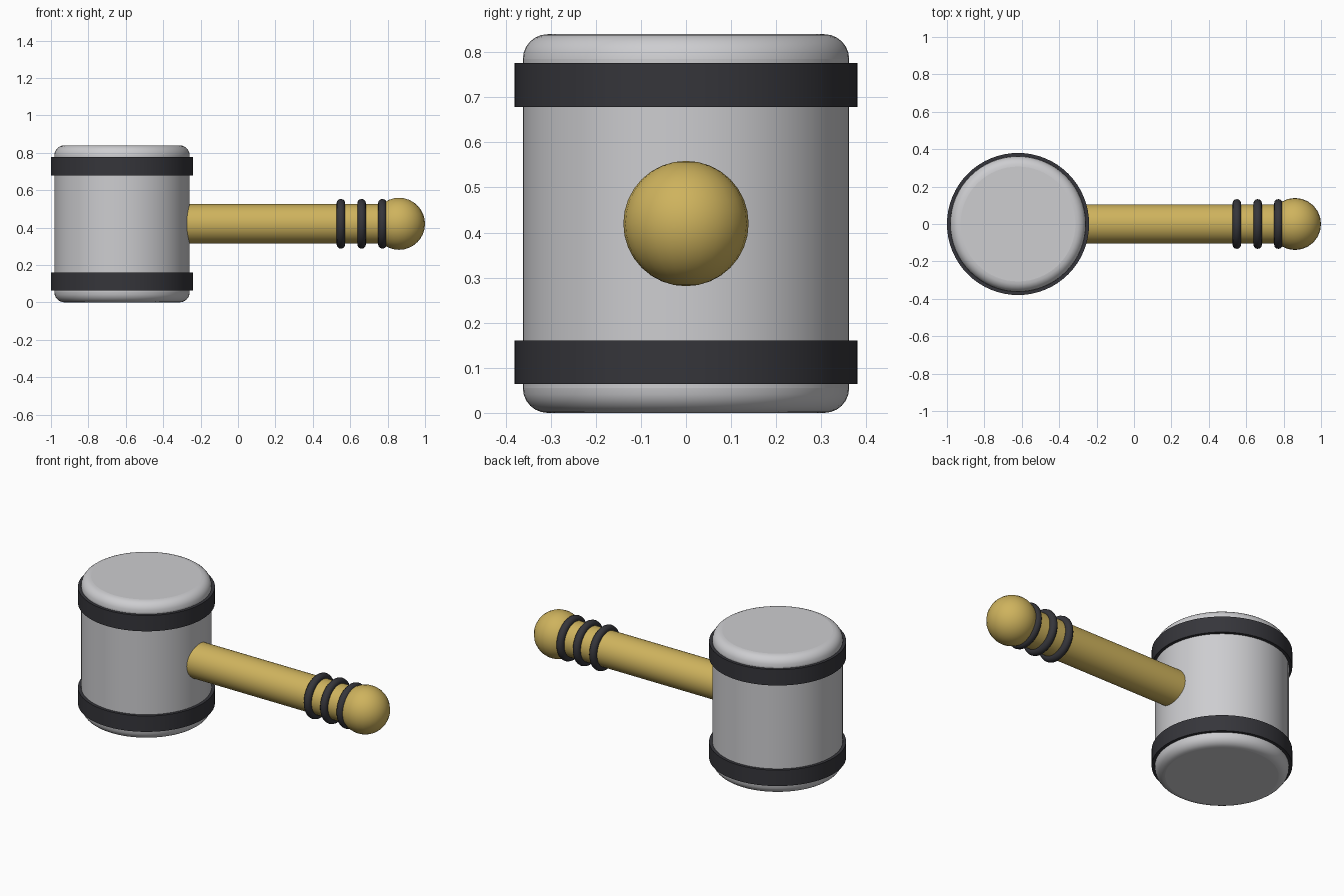
import bpy, math

if "Cube" in bpy.data.objects:
    bpy.data.objects.remove(bpy.data.objects["Cube"])

HEAD_X, MID_Z = -0.62, 0.42


def material(name, rgb):
    m = bpy.data.materials.new(name)
    m.diffuse_color = (*rgb, 1)
    m.use_nodes = True
    m.node_tree.nodes["Principled BSDF"].inputs["Base Color"].default_value = m.diffuse_color
    return m


steel = material("light grey", (0.61, 0.61, 0.63))
rubber = material("charcoal", (0.036, 0.036, 0.043))
gold = material("brass yellow", (0.62, 0.45, 0.11))


def finish(name, mat):
    ob = bpy.context.object
    ob.name = name
    ob.data.materials.append(mat)
    bpy.ops.object.shade_smooth_by_angle(angle=math.radians(40))
    return ob


def cylinder(name, mat, r, depth, loc, rot=(0, 0, 0), bevel=0):
    bpy.ops.mesh.primitive_cylinder_add(vertices=64, radius=r, depth=depth,
                                        location=loc, rotation=rot)
    ob = finish(name, mat)
    if bevel:
        b = ob.modifiers.new("rounded_rim", 'BEVEL')
        b.width, b.segments = bevel, 6
        b.limit_method = 'ANGLE'
        b.angle_limit = math.radians(40)
    return ob


# Head with rounded rims
cylinder("head", steel, 0.362, 0.84, (HEAD_X, 0, MID_Z), bevel=0.055)

# Bands around the head
for name, side in (("lower_band", -1), ("upper_band", 1)):
    cylinder(name, rubber, 0.38, 0.097, (HEAD_X, 0, MID_Z + side * 0.3075))

# Handle, running into the head
along_x = (0, math.pi / 2, 0)
cylinder("handle", gold, 0.105, 1.26, (0.23, 0, MID_Z), along_x)

# Grip rings
for i, x in enumerate((0.55, 0.661, 0.772)):
    bpy.ops.mesh.primitive_torus_add(major_radius=0.11, minor_radius=0.023,
                                     major_segments=48, minor_segments=12,
                                     location=(x, 0, MID_Z), rotation=along_x)
    finish(f"grip_ring_{i + 1}", rubber)

# Ball at the end of the handle
bpy.ops.mesh.primitive_uv_sphere_add(segments=24, ring_count=16, radius=0.139,
                                     location=(0.861, 0, MID_Z))
finish("end_ball", gold)
